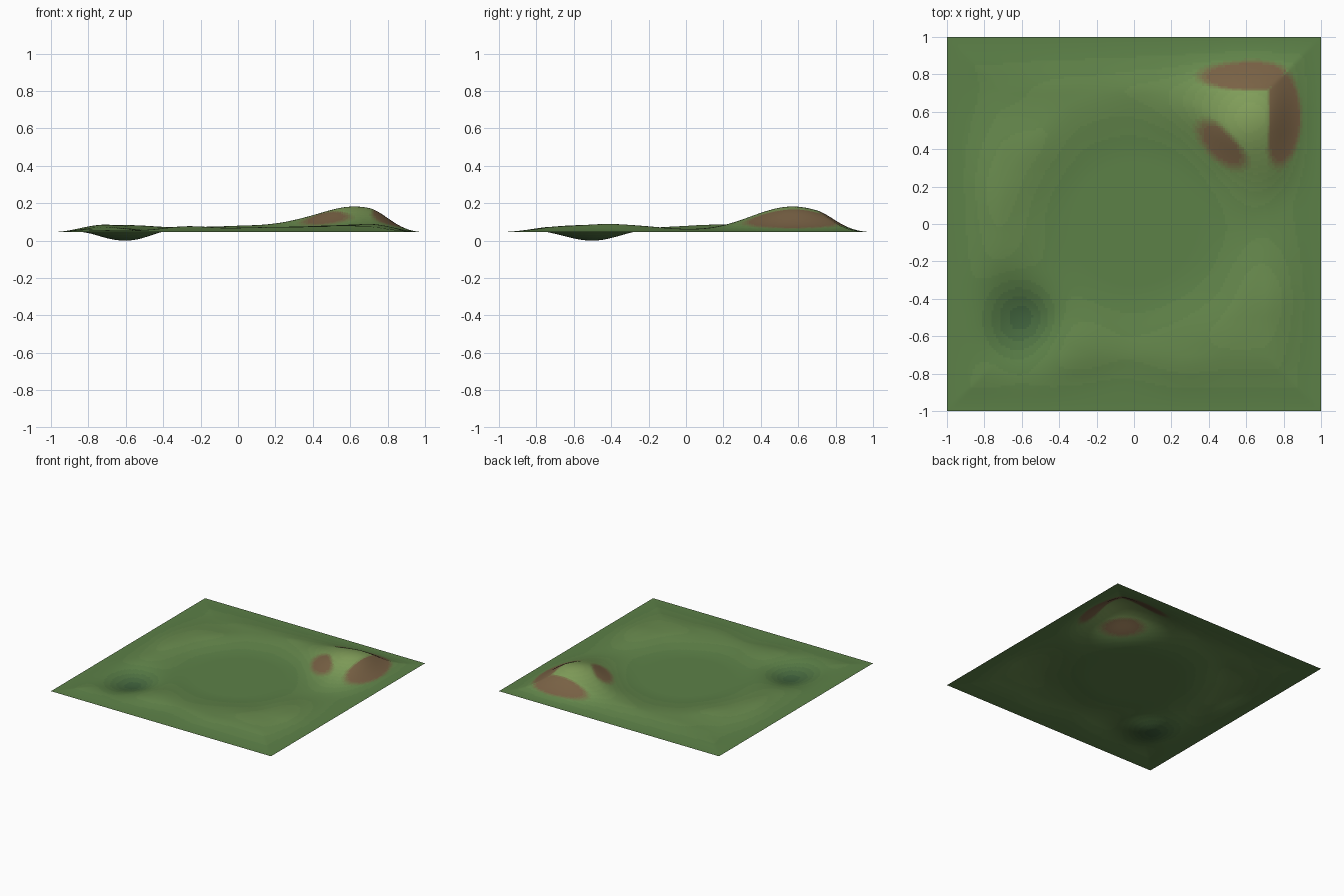
import bpy, bmesh, math
from mathutils import Vector, noise

if "Cube" in bpy.data.objects:
    bpy.data.objects.remove(bpy.data.objects["Cube"])

RES = 160
BASE = 0.045

# broad gentle rises: x, y, height, radius
BUMPS = [(-0.33, -0.60, 0.022, 0.18), (-0.74, 0.15, 0.018, 0.22),
         (0.70, -0.42, 0.022, 0.20), (0.10, 0.74, 0.014, 0.22),
         (0.20, -0.62, 0.012, 0.18), (-0.50, 0.45, 0.012, 0.2),
         (-0.72, 0.68, -0.010, 0.16), (-0.10, -0.85, -0.012, 0.18),
         (0.78, 0.10, -0.010, 0.15)]


def smooth(t):
    t = min(max(t, 0.0), 1.0)
    return t * t * (3 - 2 * t)


def bell(x, y, cx, cy, s):
    return math.exp(-((x - cx) ** 2 + (y - cy) ** 2) / (2 * s * s))


def height(x, y):
    edge = smooth((1 - max(abs(x), abs(y))) / 0.3)        # square border falloff
    disc = smooth((math.hypot(x, y) - 0.33) / 0.40)       # flat central clearing
    h = 0.020 + sum(a * bell(x, y, cx, cy, s) for cx, cy, a, s in BUMPS)
    h += 0.005 * noise.noise(Vector((x * 4, y * 4, 3.1)))
    h += 0.115 * bell(x, y, 0.62, 0.57, 0.21)             # hill
    h -= 0.072 * bell(x, y, -0.59, -0.51, 0.155)          # hollow
    return BASE + edge * disc * h


# ground colours: green by height, blended to brown on steep slopes
STOPS = [(0.0, (0.050, 0.120, 0.045)), (0.045, (0.105, 0.215, 0.063)),
         (0.09, (0.150, 0.270, 0.080)), (0.18, (0.240, 0.370, 0.110))]
BROWN = Vector((0.190, 0.100, 0.055))
LEVELS, STEEPS = 16, 6


def green(z):
    for (z0, c0), (z1, c1) in zip(STOPS, STOPS[1:]):
        if z <= z1:
            return Vector(c0).lerp(Vector(c1), max(0, (z - z0) / (z1 - z0)))
    return Vector(STOPS[-1][1])


# terrain surface
bm = bmesh.new()
bmesh.ops.create_grid(bm, x_segments=RES, y_segments=RES, size=1.0)
for v in bm.verts:
    v.co.z = height(v.co.x, v.co.y)
low = min(v.co.z for v in bm.verts)
for v in bm.verts:
    v.co.z -= low
bm.normal_update()

mesh = bpy.data.meshes.new("terrain")
for i in range(LEVELS):
    for j in range(STEEPS):
        mat = bpy.data.materials.new(f"ground_{i}_{j}")
        col = green(0.18 * i / (LEVELS - 1)).lerp(BROWN, 0.9 * j / (STEEPS - 1))
        mat.diffuse_color = (*col, 1)
        mat.use_nodes = True
        mat.node_tree.nodes["Principled BSDF"].inputs["Base Color"].default_value = mat.diffuse_color
        mesh.materials.append(mat)

for f in bm.faces:
    f.smooth = True
    z = f.calc_center_median().z
    slope = math.tan(math.acos(min(1, abs(f.normal.z))))
    i = min(LEVELS - 1, max(0, round(z / 0.18 * (LEVELS - 1))))
    j = round(smooth((slope - 0.34) / 0.14) * (STEEPS - 1))
    f.material_index = i * STEEPS + j
bm.to_mesh(mesh)
bm.free()
terrain = bpy.data.objects.new("terrain", mesh)
bpy.context.collection.objects.link(terrain)
